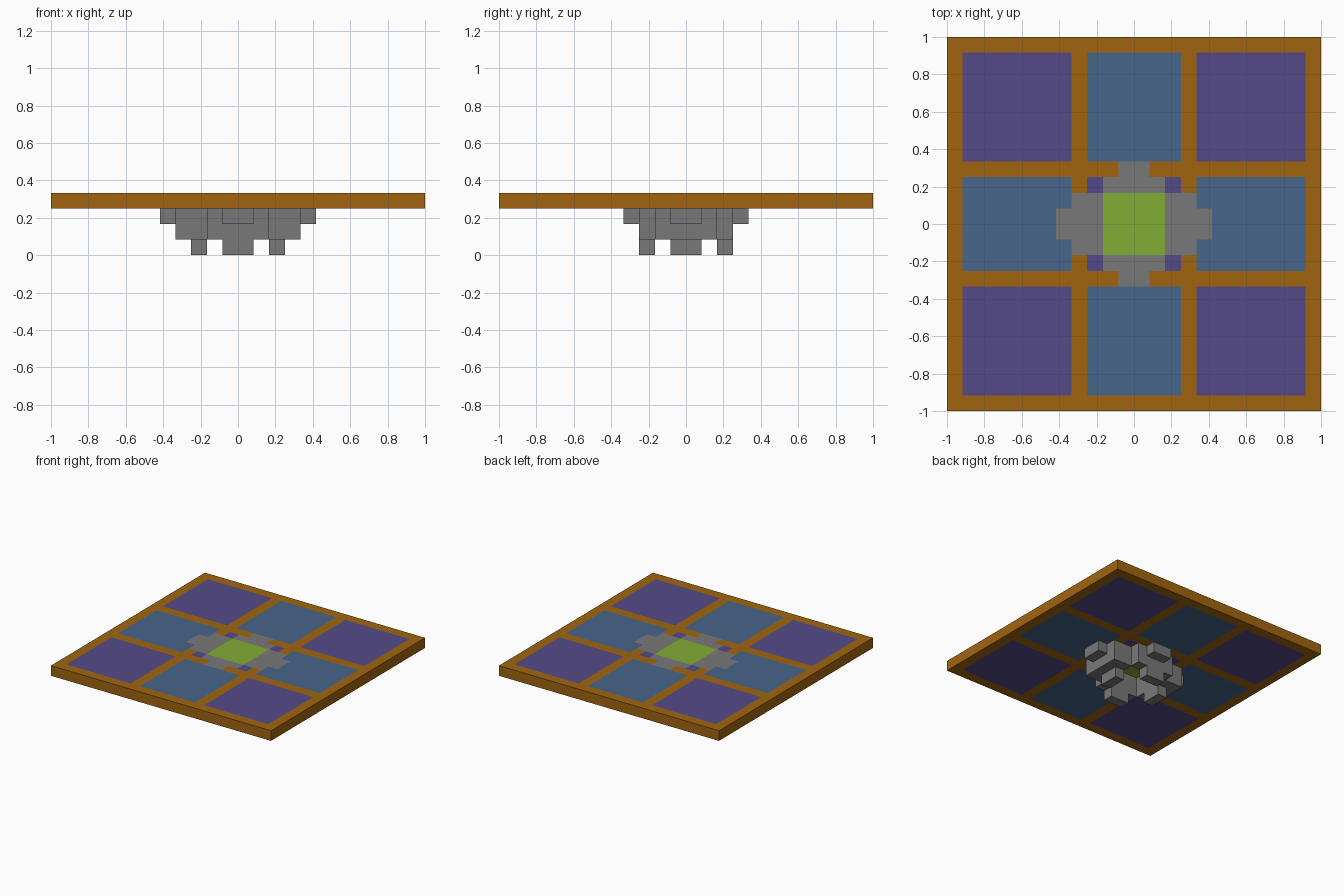
import bpy
import bmesh

cube = bpy.data.objects.get("Cube")
if cube:
    bpy.data.objects.remove(cube, do_unlink=True)

U = 1 / 12  # one block


def linear(c):
    c /= 255
    return c / 12.92 if c <= 0.04045 else ((c + 0.055) / 1.055) ** 2.4


def material(name, rgb):
    mat = bpy.data.materials.new(name)
    mat.use_nodes = True
    col = (*[linear(c) for c in rgb], 1)
    mat.diffuse_color = col
    bsdf = mat.node_tree.nodes["Principled BSDF"]
    bsdf.inputs["Base Color"].default_value = col
    bsdf.inputs["Roughness"].default_value = 0.9
    return mat


BROWN, PURPLE, BLUE, GREY, GREEN = range(5)
MATS = [
    material("brown wood", (160, 101, 16)),
    material("purple tile", (84, 74, 135)),
    material("blue tile", (71, 102, 138)),
    material("grey stone", (121, 121, 121)),
    material("green centre", (130, 174, 53)),
]


def layer(name, lines, z, rule):
    """One block-high layer; rule(x, y) gives a material index or None for empty."""
    bm = bmesh.new()
    grid = {(x, y): bm.verts.new((x * U, y * U, z * U)) for x in lines for y in lines}
    for x0, x1 in zip(lines, lines[1:]):
        for y0, y1 in zip(lines, lines[1:]):
            index = rule(abs(x0 + x1) / 2, abs(y0 + y1) / 2)
            if index is not None:
                face = bm.faces.new([grid[p] for p in ((x0, y0), (x1, y0), (x1, y1), (x0, y1))])
                face.material_index = index
    bmesh.ops.delete(bm, geom=[v for v in bm.verts if not v.link_faces], context='VERTS')
    # Thicken upward, keeping the flat underside
    ext = bmesh.ops.extrude_face_region(bm, geom=bm.faces[:], use_keep_orig=True)
    top = [g for g in ext["geom"] if isinstance(g, bmesh.types.BMVert)]
    bmesh.ops.translate(bm, verts=top, vec=(0, 0, U))
    bmesh.ops.recalc_face_normals(bm, faces=bm.faces[:])
    mesh = bpy.data.meshes.new(name)
    bm.to_mesh(mesh)
    bm.free()
    for mat in MATS:
        mesh.materials.append(mat)
    obj = bpy.data.objects.new(name, mesh)
    bpy.context.collection.objects.link(obj)
    return obj


# Nested plan shapes, in blocks from the centre
def centre(x, y):
    return x < 2 and y < 2


def cross(x, y):
    return (x < 4 and y < 2) or (x < 2 and y < 3)


def wide_cross(x, y):
    return cross(x, y) or (x < 5 and y < 1) or (x < 1 and y < 4)


def board_colour(x, y):
    if centre(x, y):
        return GREEN
    if wide_cross(x, y):
        return GREY
    bands = ["mid" if v < 3 else "outer" if 4 < v < 11 else "frame" for v in (x, y)]
    if "frame" in bands:
        return BROWN
    return PURPLE if bands[0] == bands[1] else BLUE


def upper_ring(x, y):
    return GREY if wide_cross(x, y) and not centre(x, y) else None


def lower_ring(x, y):
    return GREY if cross(x, y) and not centre(x, y) else None


def feet(x, y):
    return GREY if (2 < x < 3 and y < 1) or (2 < y < 3 and x < 1) else None


# Tiled board over a stepped, hollow stone base
LINES = [-12, -11, -5, -4, -3, -2, -1, 1, 2, 3, 4, 5, 11, 12]
layer("tiled_board", LINES, 3, board_colour)
layer("upper_base_ring", LINES, 2, upper_ring)
layer("lower_base_ring", LINES, 1, lower_ring)
layer("base_feet", LINES, 0, feet)
